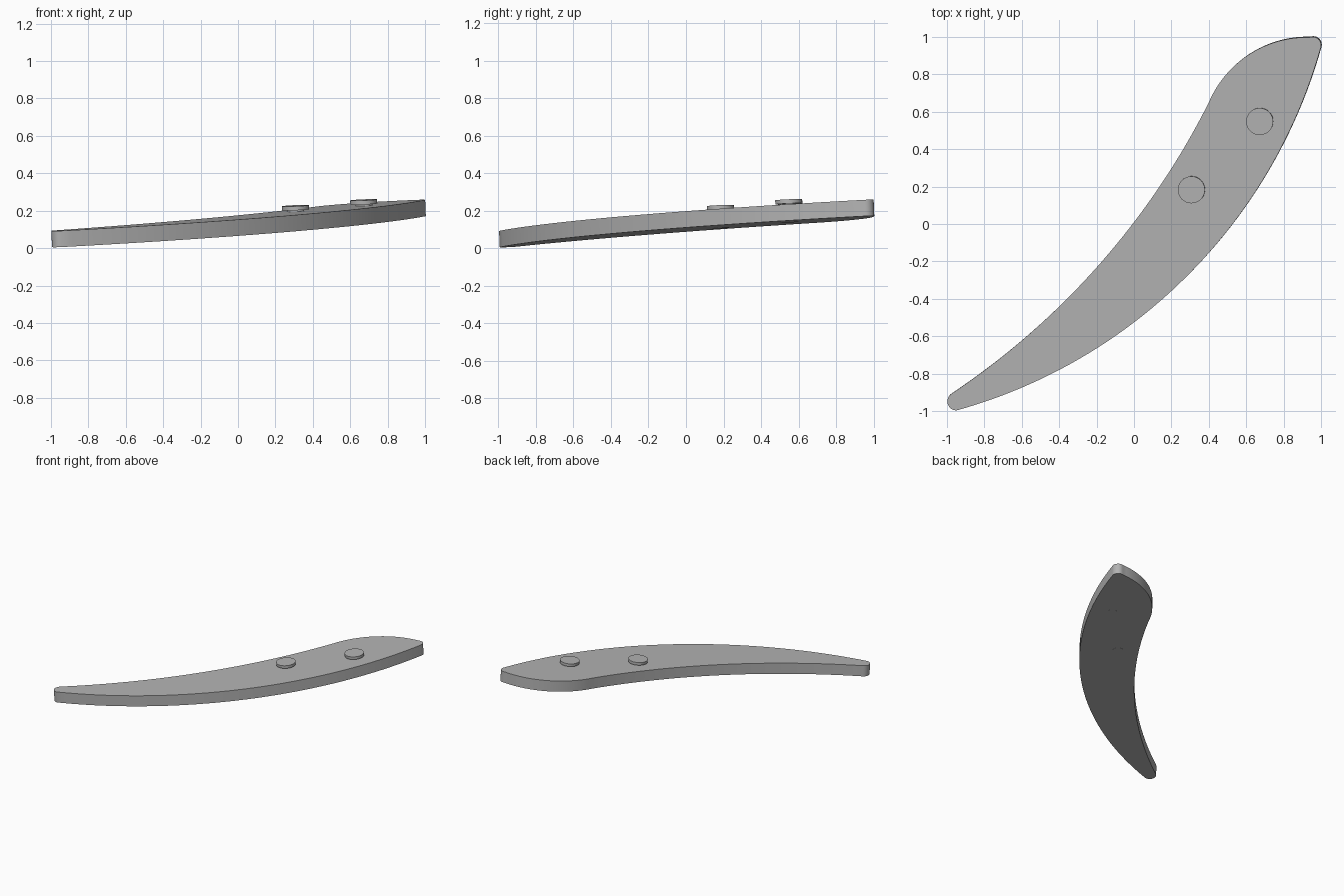
import bpy
import bmesh
import math
from mathutils import Vector, Matrix

cube = bpy.data.objects.get("Cube")
if cube:
    bpy.data.objects.remove(cube, do_unlink=True)

# One plain grey for the whole model
grey = bpy.data.materials.new("plain_grey")
grey.use_nodes = True
COLOUR = (0.45, 0.45, 0.45, 1)
grey.diffuse_color = COLOUR
grey.node_tree.nodes["Principled BSDF"].inputs["Base Color"].default_value = COLOUR

SLOPE = 0.0425      # rise of the plate along both x and y
TOP = 0.175         # height of the top face at the centre
THICK = 0.087
NORMAL = Vector((-SLOPE, -SLOPE, 1)).normalized()


def on_plate(x, y, offset):
    """Point at a distance from the tilted top face, along its normal."""
    return Vector((x, y, TOP + SLOPE * (x + y))) + NORMAL * offset


def arc(a, b, c, steps):
    """Points on the circle through a, b and c, leaving out the last."""
    a, b, c = Vector(a), Vector(b), Vector(c)
    p, q = b - a, c - a
    d = 2 * p.cross(q)
    centre = a + Vector((q.y * p.length_squared - p.y * q.length_squared,
                         p.x * q.length_squared - q.x * p.length_squared)) / d
    start = a - centre
    sweep = math.atan2(start.cross(c - centre), start.dot(c - centre))
    return [centre + Matrix.Rotation(sweep * i / steps, 2) @ start
            for i in range(steps)]


def extrude_outline(name, outline, low, high):
    """Prism between two offsets from the plate's top face."""
    bm = bmesh.new()
    bottom = [bm.verts.new(on_plate(p.x, p.y, low)) for p in outline]
    top = [bm.verts.new(on_plate(p.x, p.y, high)) for p in outline]
    bm.faces.new(top)
    bm.faces.new(bottom[::-1])
    n = len(outline)
    for i in range(n):
        j = (i + 1) % n
        bm.faces.new((bottom[i], bottom[j], top[j], top[i]))
    bmesh.ops.recalc_face_normals(bm, faces=bm.faces)
    mesh = bpy.data.meshes.new(name)
    bm.to_mesh(mesh)
    bm.free()
    mesh.materials.append(grey)
    obj = bpy.data.objects.new(name, mesh)
    bpy.context.collection.objects.link(obj)
    bpy.ops.object.select_all(action='DESELECT')
    obj.select_set(True)
    bpy.context.view_layer.objects.active = obj
    bpy.ops.object.shade_smooth_by_angle(angle=math.radians(35))
    return obj


def disc(x, y, radius, sides=48):
    return [Vector((x + radius * math.cos(math.tau * i / sides),
                    y + radius * math.sin(math.tau * i / sides)))
            for i in range(sides)]


# Curved plate: outer edge, wide end corner, bulge, inner edge, narrow tip
outer_start, outer_end = (-0.95, -0.997), (0.998, 0.94)
bulge_start, bulge_end = (0.94, 0.998), (0.40, 0.65)
inner_end = (-0.975, -0.907)
outline = (arc(outer_start, (0.28, -0.282), outer_end, 48)
           + arc(outer_end, (0.988, 0.987), bulge_start, 8)
           + arc(bulge_start, (0.58, 0.882), bulge_end, 24)
           + arc(bulge_end, (0, 0.01), inner_end, 40)
           + arc(inner_end, (-0.995, -0.965), outer_start, 10))
extrude_outline("curved_plate", outline, -THICK, 0)

# Two studs: a pin through the plate with a wider flat head
for label, x, y in (("inner", 0.308, 0.184), ("outer", 0.673, 0.549)):
    extrude_outline(label + "_stud_pin", disc(x, y, 0.046), -THICK - 0.001, 0.012)
    extrude_outline(label + "_stud_head", disc(x, y, 0.072), 0.009, 0.031)
